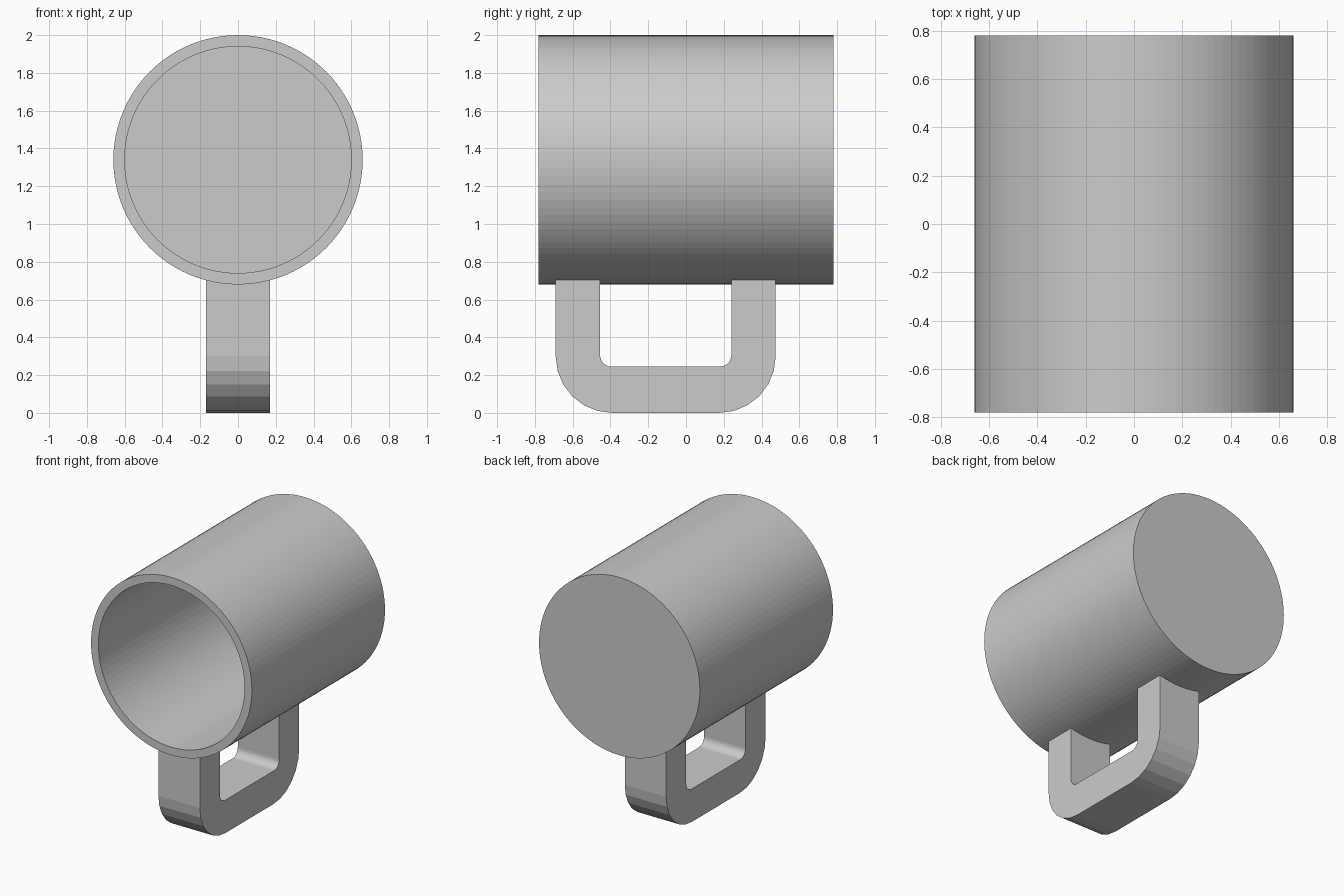
import bpy, bmesh
from math import sin, cos, pi, radians
from mathutils import Matrix, Vector

cube = bpy.data.objects.get("Cube")
if cube:
    bpy.data.objects.remove(cube, do_unlink=True)

grey = bpy.data.materials.new("plain grey")
grey.use_nodes = True
colour = (0.6, 0.6, 0.6, 1)
grey.diffuse_color = colour
grey.node_tree.nodes["Principled BSDF"].inputs["Base Color"].default_value = colour

RADIUS, WALL, HALF_LENGTH, AXIS_Z = 0.66, 0.06, 0.78, 1.34
SIDES = 96


def finish(name, bm):
    bmesh.ops.recalc_face_normals(bm, faces=bm.faces[:])
    mesh = bpy.data.meshes.new(name)
    bm.to_mesh(mesh)
    bm.free()
    mesh.materials.append(grey)
    obj = bpy.data.objects.new(name, mesh)
    bpy.context.collection.objects.link(obj)
    return obj


# Hollow body: a cylinder lying along y, its front cap inset and pushed inwards
bm = bmesh.new()
bmesh.ops.create_cone(
    bm, cap_ends=True, segments=SIDES, radius1=RADIUS, radius2=RADIUS,
    depth=2 * HALF_LENGTH,
    matrix=Matrix.Translation((0, 0, AXIS_Z)) @ Matrix.Rotation(pi / 2, 4, "X"))
bm.normal_update()
mouth = min(bm.faces, key=lambda f: f.calc_center_median().y)
bmesh.ops.inset_region(bm, faces=[mouth], thickness=WALL, use_even_offset=True)
cavity = bmesh.ops.extrude_face_region(bm, geom=[mouth])
floor_verts = [v for v in cavity["geom"] if isinstance(v, bmesh.types.BMVert)]
bmesh.ops.translate(bm, verts=floor_verts, vec=(0, 2 * HALF_LENGTH - WALL, 0))
if mouth.is_valid:
    bmesh.ops.delete(bm, geom=[mouth], context="FACES_ONLY")
finish("mug_body", bm)


# Handle: a U-shaped outline with rounded corners, extruded across x
def u_path(y0, y1, bottom, top, r, steps=6):
    points = [(y0, top)]
    for cy, start in ((y0 + r, 180), (y1 - r, 270)):
        for i in range(steps + 1):
            a = radians(start + 90 * i / steps)
            points.append((cy + r * cos(a), bottom + r + r * sin(a)))
    return points + [(y1, top)]


THICK, HALF_WIDTH, TOP = 0.235, 0.17, 0.705
front_y, back_y = -0.69, 0.475
outer = u_path(front_y, back_y, 0, TOP, 0.30)
inner = u_path(front_y + THICK, back_y - THICK, 0.245, TOP, 0.06)

bm = bmesh.new()
rows = [[bm.verts.new((x, y, z)) for y, z in path]
        for path in (outer, inner) for x in (-HALF_WIDTH, HALF_WIDTH)]
outer_r, outer_l, inner_r, inner_l = rows
for a, b in ((outer_r, outer_l), (outer_l, inner_l),
             (inner_l, inner_r), (inner_r, outer_r)):
    for i in range(len(a) - 1):
        bm.faces.new((a[i], a[i + 1], b[i + 1], b[i]))
for end in (0, -1):
    bm.faces.new((outer_r[end], outer_l[end], inner_l[end], inner_r[end]))
finish("handle", bm)
